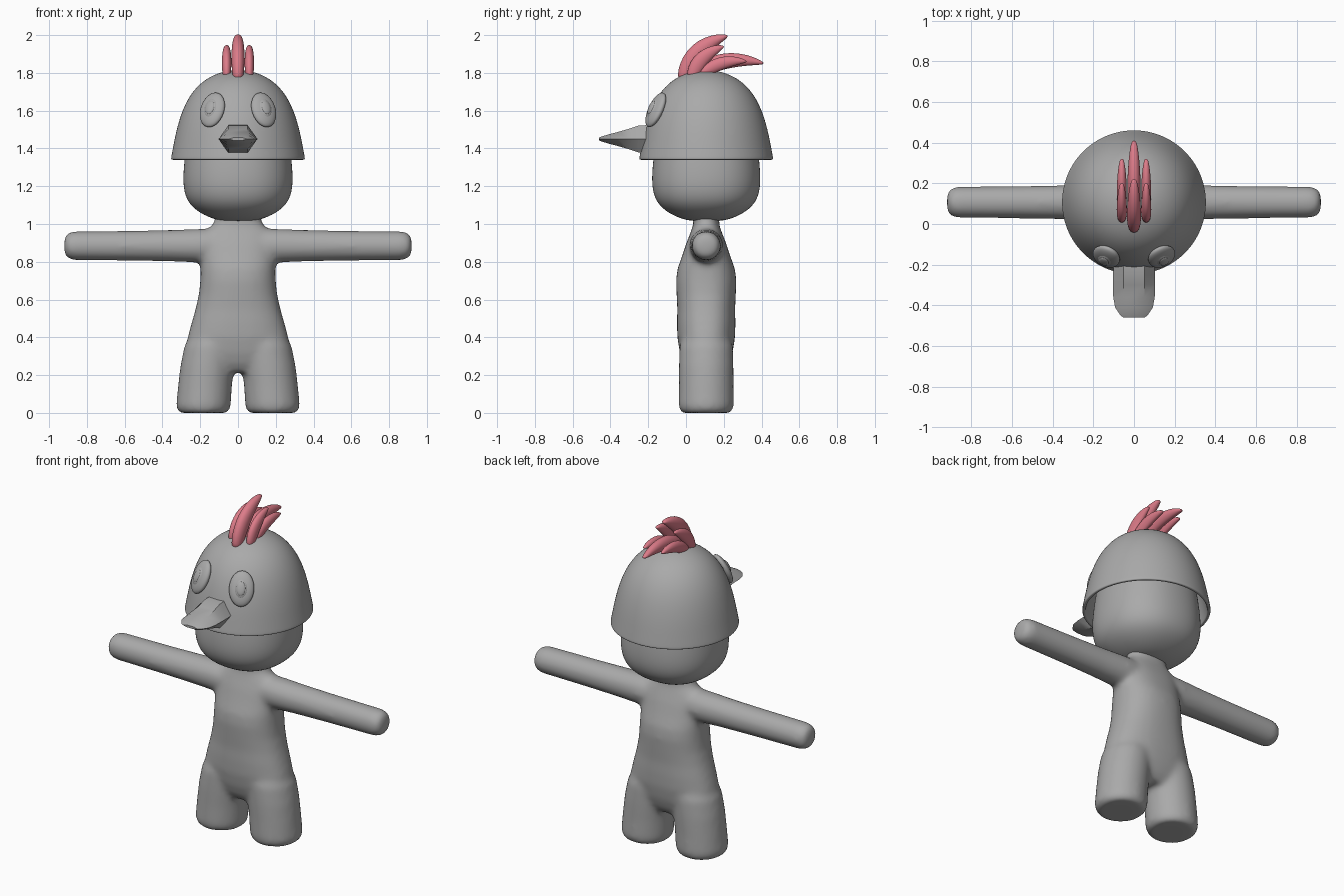
import bpy, bmesh, math
from mathutils import Vector, Matrix

if "Cube" in bpy.data.objects:
    bpy.data.objects.remove(bpy.data.objects["Cube"])

CY = 0.107  # y of the figure's vertical axis


def material(name, rgb):
    m = bpy.data.materials.new(name)
    m.diffuse_color = (*rgb, 1)
    m.use_nodes = True
    m.node_tree.nodes["Principled BSDF"].inputs["Base Color"].default_value = m.diffuse_color
    return m


GREY = material("grey", (0.4, 0.4, 0.4))
PINK = material("comb pink", (0.72, 0.2, 0.25))


def loft(bm, rings, n=24):
    """Skin rings of (centre, u axis, v axis, superellipse exponent) and cap both ends."""
    loops = []
    for c, u, v, e in rings:
        loop = []
        for i in range(n):
            a = 2 * math.pi * i / n
            ca, sa = math.cos(a), math.sin(a)
            p = (Vector(c) + Vector(u) * math.copysign(abs(ca) ** (2 / e), ca)
                 + Vector(v) * math.copysign(abs(sa) ** (2 / e), sa))
            loop.append(bm.verts.new(p))
        loops.append(loop)
    faces = [bm.faces.new(loops[0][::-1]), bm.faces.new(loops[-1])]
    for a, b in zip(loops, loops[1:]):
        for i in range(n):
            j = (i + 1) % n
            faces.append(bm.faces.new((a[i], a[j], b[j], b[i])))
    bmesh.ops.recalc_face_normals(bm, faces=faces)


def upright(profile, x=0, e=2):
    """Horizontal rings from (z, x radius, y radius)."""
    return [((x, CY, z), (rx, 0, 0), (0, ry, 0), e) for z, rx, ry in profile]


def finish(bm, name, mat, subsurf=0):
    me = bpy.data.meshes.new(name)
    bm.to_mesh(me)
    bm.free()
    me.materials.append(mat)
    me.shade_smooth()
    ob = bpy.data.objects.new(name, me)
    bpy.context.collection.objects.link(ob)
    if subsurf:
        mod = ob.modifiers.new("Subdivision", 'SUBSURF')
        mod.levels = mod.render_levels = subsurf
    return ob


# Body: torso, legs and arms fused into one soft skin
bm = bmesh.new()
loft(bm, upright([(0.215, 0.20, 0.09), (0.26, 0.25, 0.12), (0.32, 0.27, 0.14),
                  (0.4, 0.267, 0.153), (0.48, 0.245, 0.155), (0.55, 0.225, 0.153),
                  (0.63, 0.207, 0.157), (0.7, 0.2, 0.16), (0.76, 0.198, 0.153),
                  (0.83, 0.2, 0.128), (0.9, 0.205, 0.105), (0.955, 0.185, 0.083),
                  (0.99, 0.14, 0.07), (1.02, 0.122, 0.067), (1.08, 0.13, 0.08)], e=2.3), 40)
for s in (-1, 1):
    leg = [(0, 0.183, 0.125), (0.012, 0.183, 0.138), (0.04, 0.183, 0.145),
           (0.15, 0.174, 0.143), (0.25, 0.162, 0.143), (0.35, 0.145, 0.14), (0.42, 0.13, 0.12)]
    loft(bm, [((s * x, CY, z), (r, 0, 0), (0, r + 0.002, 0), 2) for z, x, r in leg], 32)
    arm = [(0, 0.088), (0.2, 0.09), (0.35, 0.084), (0.55, 0.08), (0.75, 0.078),
           (0.87, 0.077), (0.9, 0.068), (0.915, 0.052), (0.92, 0.03)]
    loft(bm, [((s * x, CY, 0.885), (0, r, 0), (0, 0, r), 2) for x, r in arm], 32)
body = finish(bm, "body", GREY)
mod = body.modifiers.new("Fuse", 'REMESH')
mod.mode = 'VOXEL'
mod.voxel_size = 0.014
mod.use_smooth_shade = True
mod = body.modifiers.new("Soften", 'SMOOTH')
mod.factor = 0.5
mod.iterations = 12

# Head: rounded jaw, top hidden under the helmet
bm = bmesh.new()
head = [(1.015, 0.06), (1.022, 0.12), (1.055, 0.2), (1.105, 0.262), (1.17, 0.289), (1.25, 0.294),
        (1.36, 0.284), (1.5, 0.265), (1.62, 0.21), (1.69, 0.12), (1.7, 0.03)]
loft(bm, upright([(z, r, r * 0.99) for z, r in head], e=2.25))
finish(bm, "head", GREY, 2)

# Helmet: thin hollow dome, inside surface first
bm = bmesh.new()
dome = [(1.785, 0.01), (1.755, 0.15), (1.68, 0.23), (1.58, 0.28), (1.45, 0.315), (1.36, 0.334),
        (1.342, 0.337), (1.34, 0.343), (1.34, 0.352), (1.345, 0.357), (1.362, 0.354),
        (1.42, 0.343), (1.5, 0.327), (1.6, 0.298), (1.69, 0.252), (1.76, 0.186),
        (1.8, 0.105), (1.812, 0.045), (1.813, 0.01)]
loft(bm, upright([(z, r, r) for z, r in dome]), 32)
finish(bm, "helmet", GREY, 2)

# Eyes: stacked flattened discs lying on the helmet surface
for side, s in (("left", 1), ("right", -1)):
    az, el = math.radians(27), math.radians(25)
    out = Vector((s * math.sin(az), -math.cos(az), 0))
    normal = out * math.cos(el) + Vector((0, 0, math.sin(el)))
    across = Vector((0, 0, 1)).cross(out)
    up = normal.cross(across)
    base = Vector((0, CY, 1.603)) + out * 0.297
    for part, w, h, t, lift in (("eye", 0.07, 0.1, 0.03, 0.003),
                                ("iris", 0.038, 0.056, 0.018, 0.021),
                                ("pupil", 0.025, 0.039, 0.01, 0.033)):
        m = Matrix((across * w, up * h, normal * t)).transposed().to_4x4()
        m.translation = base + normal * lift
        bm = bmesh.new()
        bmesh.ops.create_uvsphere(bm, u_segments=32, v_segments=16, radius=1, matrix=m)
        finish(bm, f"{side}_{part}", GREY)

# Beak: six-sided wedge flattening to a blunt tip
bm = bmesh.new()
beak = [(-0.19, 0.1, 0.085), (-0.25, 0.103, 0.083), (-0.30, 0.103, 0.063),
        (-0.36, 0.102, 0.043), (-0.41, 0.093, 0.028), (-0.45, 0.066, 0.014), (-0.461, 0.05, 0.008)]
loft(bm, [((0, y, 1.45), (w, 0, 0), (0, 0, h), 2) for y, w, h in beak], 6)
ob = finish(bm, "beak", GREY)
bpy.context.view_layer.objects.active = ob
ob.select_set(True)
bpy.ops.object.shade_smooth_by_angle(angle=math.radians(35))
ob.select_set(False)


# Comb: curved feathers swept backwards along bezier paths in the y-z plane
def feather(name, x, path, wide, thick):
    a, b, c = (Vector((x, y, z)) for y, z in path)
    shape = [(0, 0.5), (0.06, 0.72), (0.2, 0.93), (0.4, 1), (0.6, 0.9),
             (0.8, 0.65), (0.93, 0.36), (0.985, 0.18), (1, 0.05)]
    rings = []
    for t, k in shape:
        p = a * (1 - t) ** 2 + b * 2 * t * (1 - t) + c * t * t
        d = ((b - a) * (1 - t) + (c - b) * t).normalized()
        rings.append((p, (wide * k ** 0.6, 0, 0), Vector((0, -d.z, d.y)) * thick * k, 2))
    bm = bmesh.new()
    loft(bm, rings, 16)
    finish(bm, name, PINK, 1)


feather("comb_front", 0, [(-0.015, 1.76), (0.03, 1.95), (0.22, 1.995)], 0.036, 0.052)
feather("comb_back", 0, [(0.05, 1.79), (0.19, 1.91), (0.41, 1.85)], 0.034, 0.045)
for side, s in (("left", 1), ("right", -1)):
    feather(f"comb_front_{side}", s * 0.06, [(0.03, 1.77), (0.06, 1.9), (0.2, 1.94)], 0.026, 0.042)
    feather(f"comb_back_{side}", s * 0.06, [(0.08, 1.79), (0.18, 1.88), (0.32, 1.86)], 0.025, 0.036)
